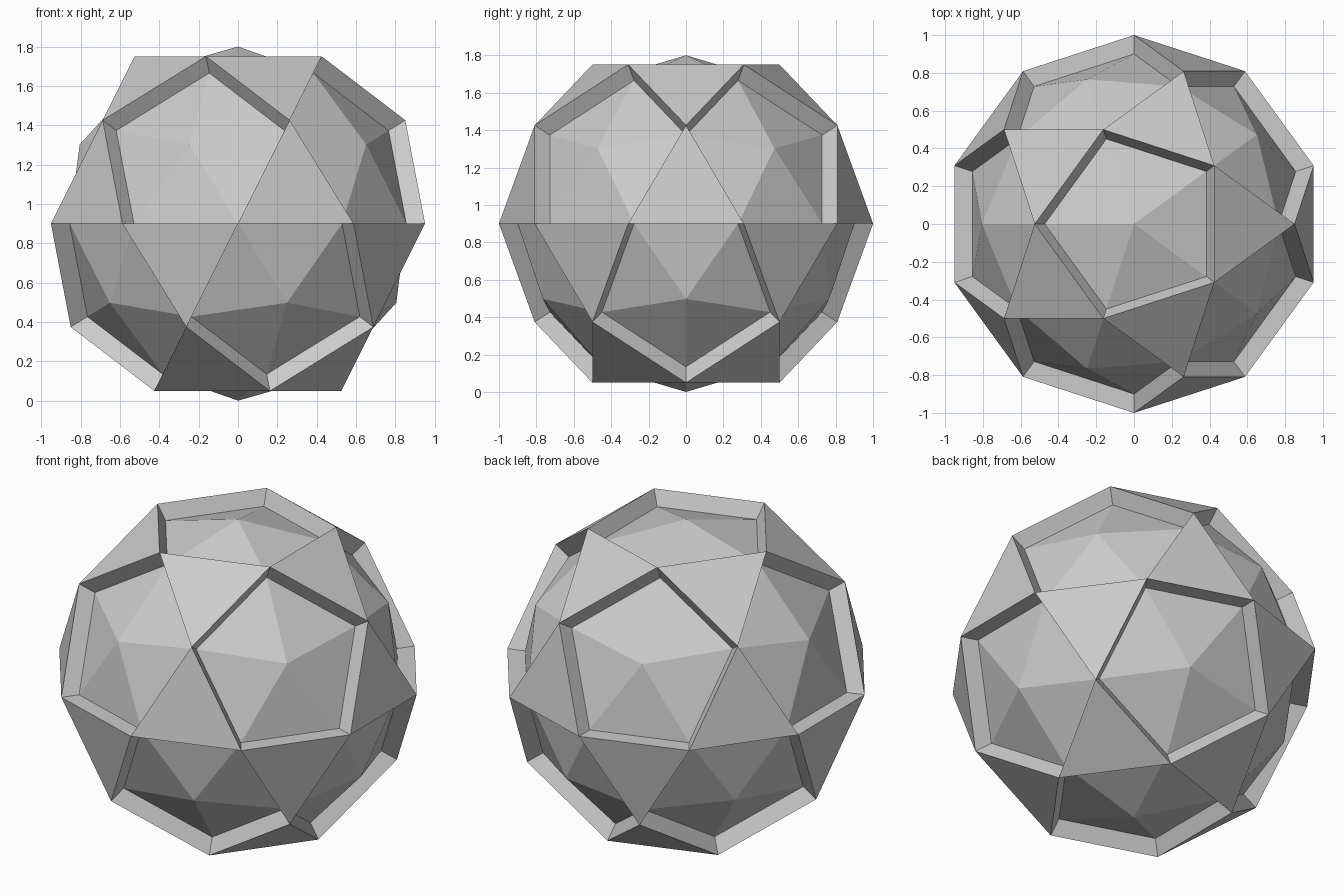
import bpy, bmesh, math
from mathutils import Matrix

if "Cube" in bpy.data.objects:
    bpy.data.objects.remove(bpy.data.objects["Cube"])

INNER, OUTER = 0.9, 1.0

# Core: icosahedron split once, giving twelve five-sided caps and twenty triangles
bm = bmesh.new()
bmesh.ops.create_icosphere(bm, subdivisions=2, radius=INNER,
                           matrix=Matrix.Rotation(math.pi, 4, 'Z'))

# Panels: the triangles that touch no cap centre (cap centres have five edges)
panels = [f for f in bm.faces if all(len(v.link_edges) == 6 for v in f.verts)]
corners = {f: list(f.verts) for f in panels}
rims = {v for vs in corners.values() for v in vs}
raised = {v: bm.verts.new(v.co * (OUTER / INNER)) for v in rims}
bmesh.ops.delete(bm, geom=panels, context='FACES_ONLY')

# Lift each panel outward and join it to the core with radial walls
for vs in corners.values():
    bm.faces.new([raised[v] for v in vs])
    for a, b in zip(vs, vs[1:] + vs[:1]):
        bm.faces.new((a, b, raised[b], raised[a]))

bmesh.ops.translate(bm, verts=bm.verts, vec=(0, 0, INNER))
mesh = bpy.data.meshes.new("panelled_ball")
bm.to_mesh(mesh)
bm.free()
ball = bpy.data.objects.new("panelled_ball", mesh)
bpy.context.collection.objects.link(ball)
